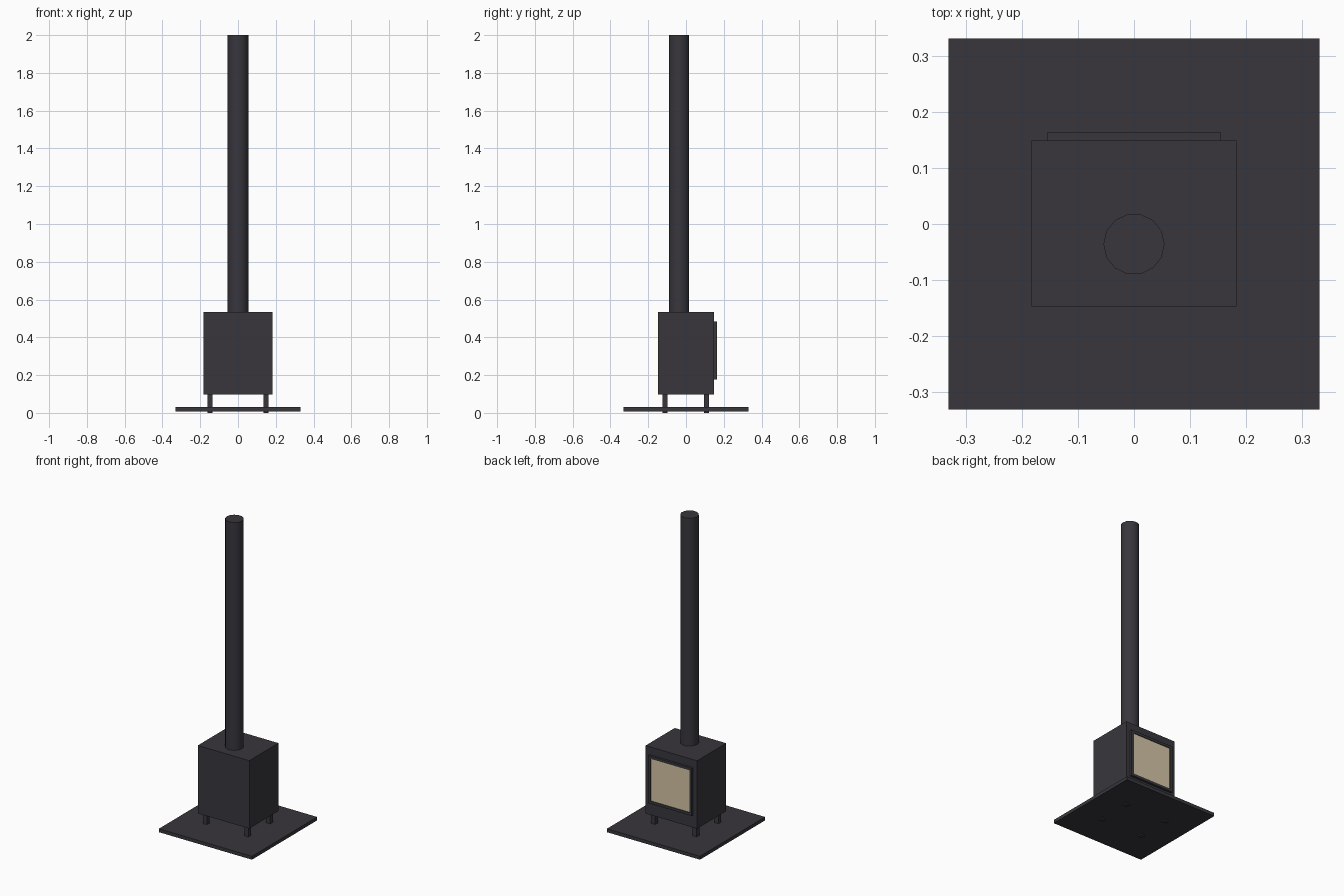
import bpy
import bmesh
from math import radians

cube = bpy.data.objects.get("Cube")
if cube:
    bpy.data.objects.remove(cube, do_unlink=True)


def material(name, colour):
    mat = bpy.data.materials.new(name)
    mat.use_nodes = True
    mat.diffuse_color = colour
    mat.node_tree.nodes["Principled BSDF"].inputs["Base Color"].default_value = colour
    return mat


iron = material("dark iron", (0.04, 0.037, 0.046, 1))
glass = material("cream glass", (0.66, 0.56, 0.38, 1))


def box(name, low, high):
    """Box between two opposite corners."""
    centre = [(a + b) / 2 for a, b in zip(low, high)]
    bpy.ops.mesh.primitive_cube_add(size=1, location=centre)
    obj = bpy.context.object
    obj.name = name
    obj.scale = [b - a for a, b in zip(low, high)]
    bpy.ops.object.transform_apply(location=False, rotation=False, scale=True)
    obj.data.materials.append(iron)
    return obj


# Floor plate and stove body
box("floor_plate", (-0.331, -0.331, 0.008), (0.331, 0.331, 0.03))
box("stove_body", (-0.183, -0.147, 0.098), (0.183, 0.149, 0.535))

# Legs pass through the plate to the ground
for side, x in (("right", -0.148), ("left", 0.148)):
    for end, y in (("front", -0.111), ("back", 0.109)):
        box(f"{end}_{side}_leg", (x - 0.014, y - 0.014, 0), (x + 0.014, y + 0.014, 0.1))

# Door with an inset glass pane
door = box("stove_door", (-0.155, 0.149, 0.178), (0.155, 0.163, 0.484))
door.data.materials.append(glass)
bm = bmesh.new()
bm.from_mesh(door.data)
pane = max(bm.faces, key=lambda f: f.calc_center_median().y)
bmesh.ops.inset_region(bm, faces=[pane], thickness=0.024)
rim = bmesh.ops.inset_region(bm, faces=[pane], thickness=0.0005, depth=-0.004)
pane.material_index = 1
for face in rim["faces"]:
    face.material_index = 0
bm.to_mesh(door.data)
bm.free()

# Chimney pipe
bpy.ops.mesh.primitive_cylinder_add(
    vertices=14, radius=0.0545, depth=1.465, location=(0, -0.036, 1.2675),
    rotation=(0, 0, radians(90)))
pipe = bpy.context.object
pipe.name = "chimney_pipe"
pipe.data.materials.append(iron)
bpy.ops.object.shade_smooth_by_angle(angle=radians(40))
